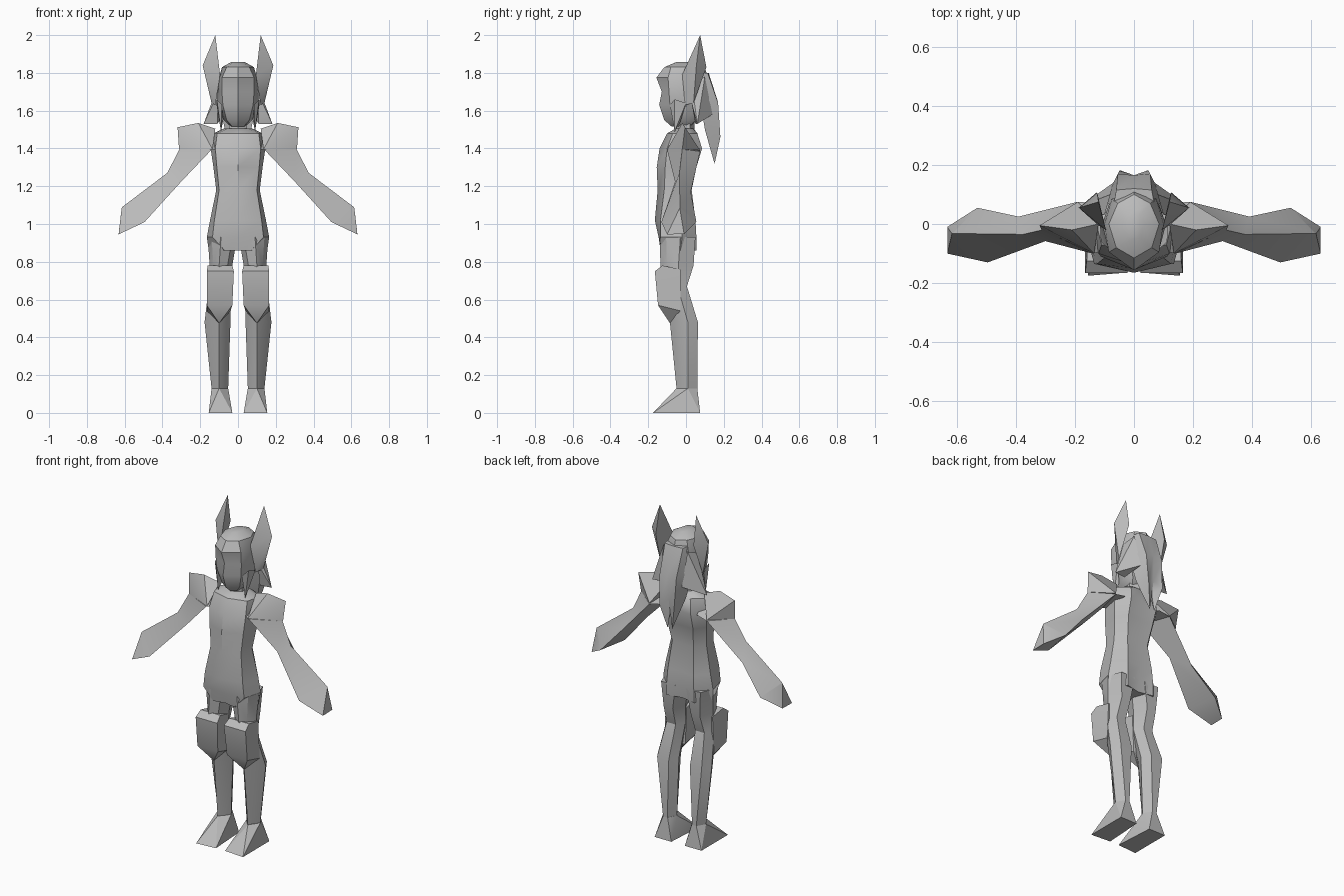
import bpy, bmesh, math

grey = bpy.data.materials.new("plain grey")
grey.diffuse_color = (0.5, 0.5, 0.5, 1)


def finish(name, bm, mirror):
    bmesh.ops.recalc_face_normals(bm, faces=bm.faces)
    me = bpy.data.meshes.new(name)
    bm.to_mesh(me)
    bm.free()
    me.materials.append(grey)
    ob = bpy.data.objects.new(name, me)
    bpy.context.collection.objects.link(ob)
    if mirror:
        ob.modifiers.new("mirror", 'MIRROR').use_mirror_merge = False
    bpy.ops.object.select_all(action='DESELECT')
    ob.select_set(True)
    bpy.context.view_layer.objects.active = ob
    bpy.ops.object.shade_smooth_by_angle(angle=math.radians(32))
    return ob


def loft(name, rings, mirror=False):
    """Skin closed rings of equal length and cap both ends."""
    bm = bmesh.new()
    vs = [[bm.verts.new(p) for p in r] for r in rings]
    n = len(rings[0])
    for a, b in zip(vs, vs[1:]):
        for i in range(n):
            j = (i + 1) % n
            bm.faces.new((a[i], a[j], b[j], b[i]))
    bm.faces.new(vs[0])
    bm.faces.new(vs[-1])
    return finish(name, bm, mirror)


def hull(name, pts, mirror=True):
    """Faceted solid around a few corner points."""
    bm = bmesh.new()
    for p in pts:
        bm.verts.new(p)
    r = bmesh.ops.convex_hull(bm, input=bm.verts)
    junk = {g for g in r["geom_interior"] + r["geom_unused"]
            if isinstance(g, bmesh.types.BMVert)}
    bmesh.ops.delete(bm, geom=list(junk), context='VERTS')
    return finish(name, bm, mirror)


def sym(half):
    """Complete a half ring that starts and ends on x = 0."""
    return half + [(-x, y, z) for x, y, z in half[-2:0:-1]]


# torso: z, front y, front corner x/y, side x/y, back corner x/y, back y
torso = [
    (0.86, -.12, .07, -.135, .155, -.03, .09, .055, .035),
    (0.93, -.145, .135, -.135, .165, -.02, .09, .055, .045),
    (1.02, -.165, .125, -.135, .148, -.02, .085, .05, .045),
    (1.18, -.15, .10, -.115, .115, -.03, .07, .03, .03),
    (1.30, -.155, .112, -.11, .13, -.01, .085, .055, .05),
    (1.40, -.14, .12, -.10, .145, .01, .09, .085, .075),
    (1.48, -.10, .11, -.07, .13, .01, .07, .06, .06),
    (1.505, -.055, .055, -.045, .075, 0, .04, .035, .04)]
loft("torso", [sym([(0, fy, z), (cx, cy, z), (sx, sy, z), (bx, by, z), (0, b, z)])
               for z, fy, cx, cy, sx, sy, bx, by, b in torso])

# legs: z, inner x, outer x, front ridge x/y, side y, back y
legs = [
    (0.93, .005, .16, .09, -.14, -.03, .05),
    (0.78, .03, .15, .10, -.135, -.04, .04),
    (0.67, .035, .155, .10, -.12, -.045, .005),
    (0.48, .04, .177, .10, -.085, .01, .063),
    (0.13, .052, .14, .10, -.05, .01, .06)]
loft("leg", [[(i, sy, z), (i + .025, fy * .8, z), (rx, fy, z), (o - .02, fy * .75, z),
              (o, sy, z), (o - .03, by, z), (i + .03, by, z)]
             if z > .6 else
             [(i, sy, z), (i + .02, (sy + fy) / 2, z), (rx, fy, z),
              (o - .025, (sy + fy) / 2, z), (o, sy, z), (o - .03, by, z), (i + .03, by, z)]
             for z, i, o, rx, fy, sy, by in legs], True)

# feet: wedge spreading towards the toe
hull("foot", [(.03, -.165, 0), (.155, -.175, 0), (.155, .075, 0), (.045, .075, 0),
              (.052, .01, .13), (.10, -.05, .13), (.14, .01, .13),
              (.11, .06, .13), (.08, .06, .13)])

# thigh guards
hull("thigh_guard", [(.03, -.125, .78), (.16, -.125, .78), (.022, -.165, .75),
                     (.165, -.165, .75), (.03, -.148, .57), (.165, -.148, .57),
                     (.10, -.085, .475), (.04, -.05, .54), (.165, -.03, .54),
                     (.155, -.03, .76), (.03, -.05, .76)])

# arms: three-sided, ending in a wide blunt hand
arm = [[(.10, -.03, 1.44), (.10, -.09, 1.40), (.12, .07, 1.40)],
       [(.31, -.02, 1.395), (.14, -.10, 1.393), (.19, .075, 1.385)],
       [(.375, -.035, 1.27), (.30, -.058, 1.225), (.39, .025, 1.17)],
       [(.613, -.032, 1.09), (.495, -.13, 1.01), (.53, .055, 1.01)],
       [(.616, -.033, 1.085), (.632, -.10, .945), (.632, -.01, .947)]]
loft("arm", arm, True)
hull("shoulder_guard", [(.32, -.005, 1.512), (.21, -.02, 1.535), (.12, 0, 1.505),
                        (.312, -.02, 1.395), (.135, -.10, 1.395), (.19, .075, 1.39)])

# neck
loft("neck", [[(.055 * math.cos(a), .05 * math.sin(a) - .005, z)
               for a in [k * math.pi / 3 + math.pi / 6 for k in range(6)]]
              for z in (1.46, 1.58)])

# head: z, front y, cheek x/y, side x, back x/y, back y
head = [
    (1.515, -.075, .03, -.06, .04, .03, .02, .02),
    (1.55, -.115, .06, -.07, .075, .05, .05, .06),
    (1.63, -.142, .08, -.085, .108, .075, .07, .09),
    (1.70, -.128, .085, -.09, .108, .08, .08, .105),
    (1.775, -.157, .085, -.095, .10, .075, .085, .115),
    (1.83, -.115, .06, -.08, .085, .055, .07, .10),
    (1.858, -.05, .02, -.045, .035, .02, .03, .04)]
loft("head", [sym([(0, fy, z), (cx, cy, z), (sx, 0, z), (bx, by, z), (0, b, z)])
              for z, fy, cx, cy, sx, bx, by, b in head])

# ears
hull("ear", [(.12, .075, 2.0), (.187, .055, 1.84), (.095, -.02, 1.79),
             (.125, .108, 1.83), (.12, -.005, 1.63), (.14, .04, 1.64)])

# hair: cheek strands, side locks and the long back lock
hull("cheek_strand", [(.112, -.06, 1.66), (.115, 0, 1.64), (.085, -.085, 1.63),
                      (.09, -.06, 1.49), (.08, -.03, 1.54)])
hull("side_lock", [(.10, .03, 1.75), (.08, .10, 1.78), (.13, .03, 1.64),
                   (.182, .06, 1.53), (.11, .05, 1.53), (.07, .14, 1.58)])
back = [[(0, .12, 1.80), (.06, .115, 1.80), (.07, .06, 1.80), (0, .06, 1.80)],
        [(0, .165, 1.66), (.055, .17, 1.64), (.10, .075, 1.66), (0, .08, 1.66)],
        [(0, .165, 1.50), (.048, .182, 1.46), (.07, .10, 1.50), (0, .11, 1.50)],
        [(0, .15, 1.42), (.015, .152, 1.32), (.02, .145, 1.34), (0, .135, 1.42)]]
loft("back_lock", [[r[0], r[1], r[2], r[3], (-r[2][0],) + r[2][1:], (-r[1][0],) + r[1][1:]]
                   for r in back])
